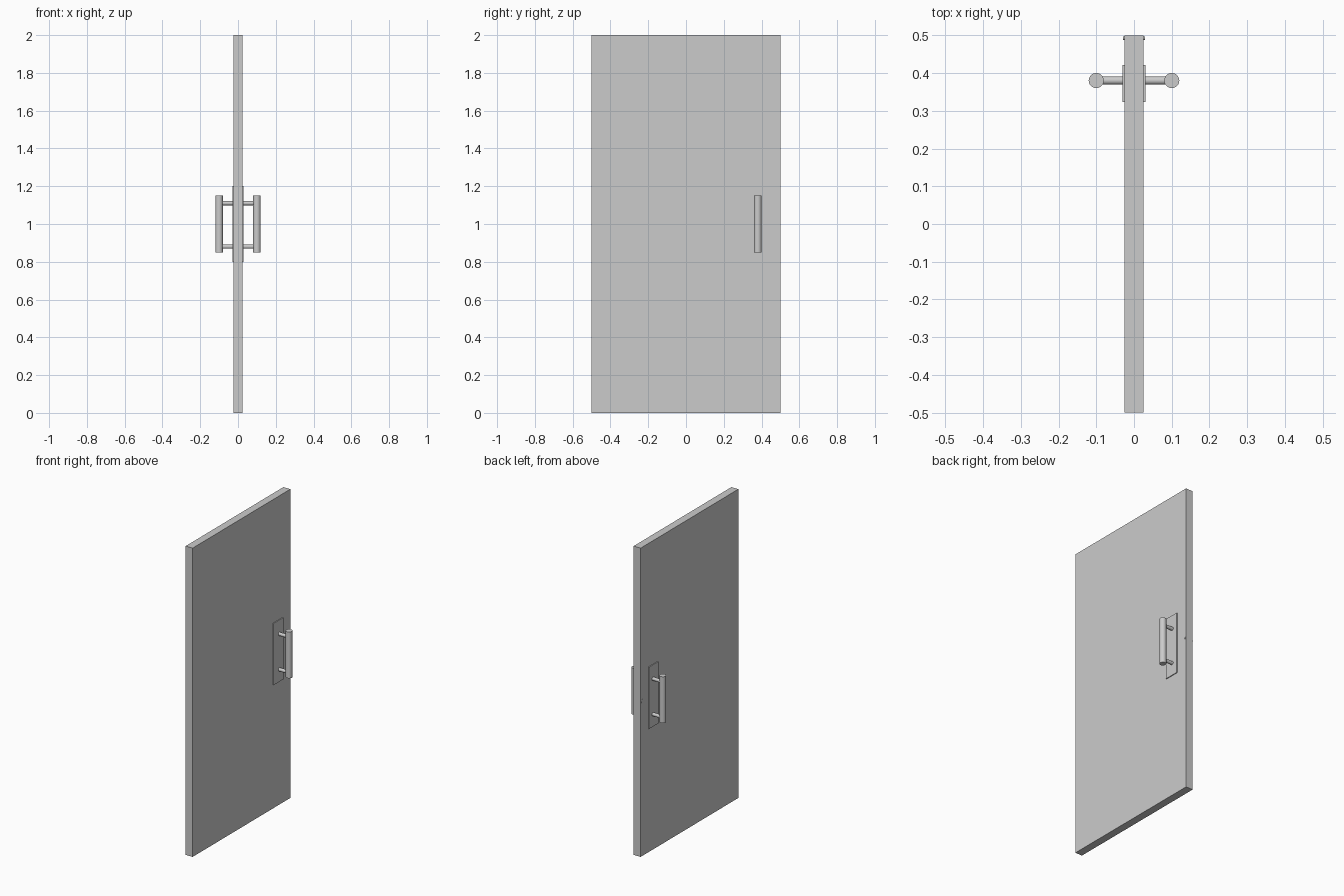
import bpy
from math import pi

if "Cube" in bpy.data.objects:
    bpy.data.objects.remove(bpy.data.objects["Cube"])


def box(name, lo, hi):
    bpy.ops.mesh.primitive_cube_add(size=1, location=[(a + b) / 2 for a, b in zip(lo, hi)])
    ob = bpy.context.object
    ob.name = name
    ob.scale = [b - a for a, b in zip(lo, hi)]
    bpy.ops.object.transform_apply(location=False, rotation=False, scale=True)
    return ob


def rod(name, radius, length, loc, along_x=False):
    bpy.ops.mesh.primitive_cylinder_add(vertices=32, radius=radius, depth=length, location=loc,
                                        rotation=(0, pi / 2 if along_x else 0, 0))
    ob = bpy.context.object
    ob.name = name
    bpy.ops.object.shade_smooth_by_angle()
    return ob


# Door slab
box("door_panel", (-0.025, -0.5, 0), (0.025, 0.5, 2))

# Pull handle, posts and backing plate on each face
for side, s in (("right", 1), ("left", -1)):
    x0, x1 = sorted((s * 0.02, s * 0.03))
    box(f"{side}_handle_plate", (x0, 0.323, 0.8), (x1, 0.421, 1.2))
    rod(f"{side}_handle_grip", 0.02, 0.3, (s * 0.1, 0.38, 1.0))
    for pos, z in (("lower", 0.88), ("upper", 1.11)):
        rod(f"{side}_{pos}_handle_post", 0.011, 0.08, (s * 0.06, 0.38, z), True)

# Latch in the closing edge, with its cross pin
box("latch_body", (-0.0255, 0.468, 0.985), (0.0255, 0.5, 1.015))
rod("latch_pin", 0.005, 0.058, (0, 0.492, 1.0), True)
